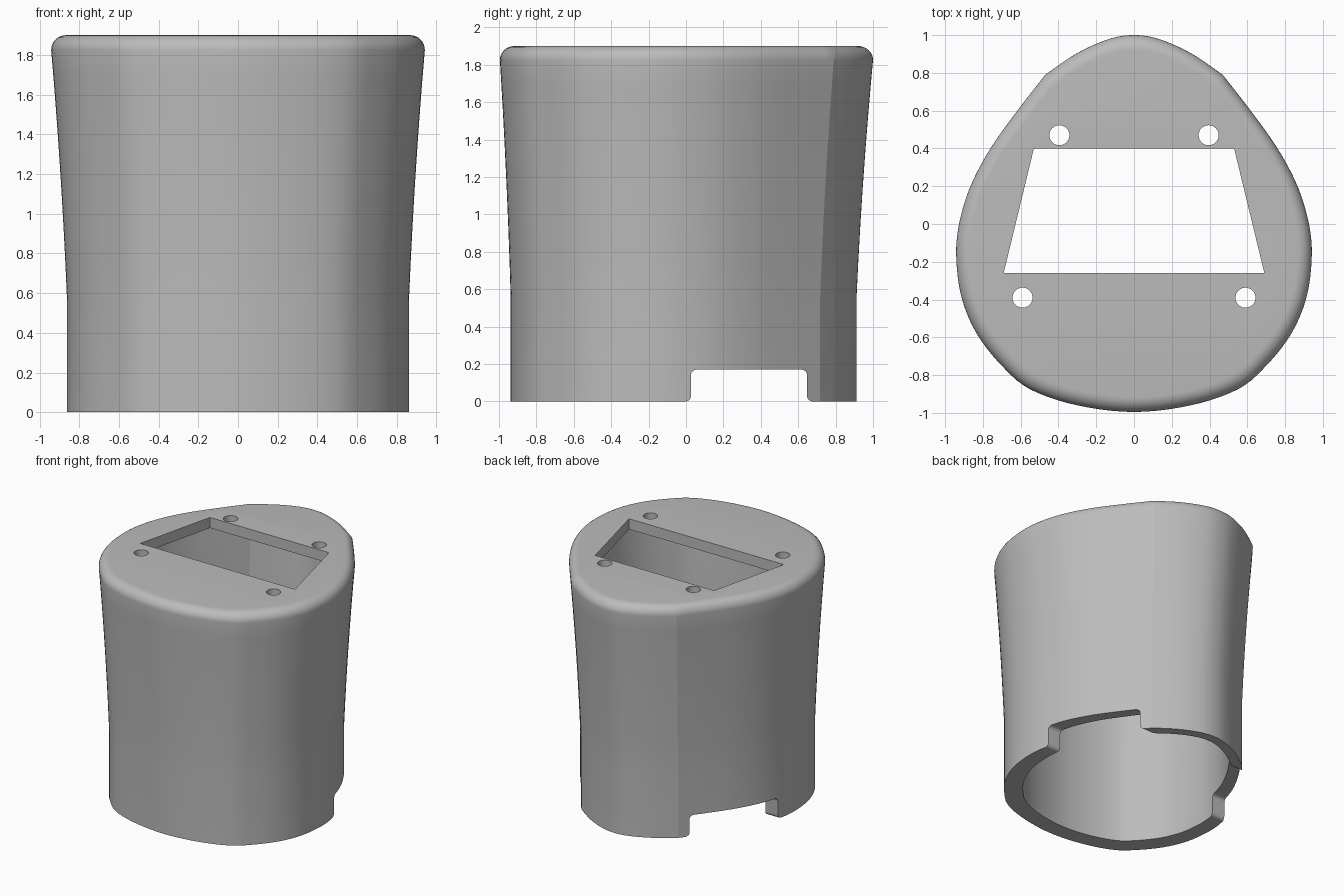
import bpy, bmesh, math
from mathutils import Vector

default = bpy.data.objects.get("Cube")
if default:
    bpy.data.objects.remove(default, do_unlink=True)

# Plain grey plastic
grey = bpy.data.materials.new("grey_plastic")
grey.use_nodes = True
colour = (0.5, 0.5, 0.5, 1)
grey.diffuse_color = colour
grey.node_tree.nodes["Principled BSDF"].inputs["Base Color"].default_value = colour

HEIGHT, FILLET, PLATE = 1.9, 0.075, 0.085


def smooth_path(points, before, after, steps=5):
    """Catmull-Rom curve through the points, with given phantom end points."""
    p = [Vector(q) for q in [before] + points + [after]]
    path = []
    for a, b, c, d in zip(p, p[1:], p[2:], p[3:]):
        for i in range(steps):
            t = i / steps
            path.append(0.5 * (2 * b + (c - a) * t + (2 * a - 5 * b + 4 * c - d) * t ** 2
                               + (3 * b - a - 3 * c + d) * t ** 3))
    return path


def egg_outline():
    """Egg shaped rim with a soft corner either side of the pointed back."""
    back = [(0, 1), (0.13, 0.98), (0.3, 0.905), (0.47, 0.79)]
    side = [(0.47, 0.79), (0.61, 0.61), (0.76, 0.4), (0.87, 0.19), (0.93, -0.02),
            (0.94, -0.2), (0.91, -0.4), (0.83, -0.585), (0.7, -0.75), (0.55, -0.875),
            (0.3, -0.96), (0, -0.995)]
    half = smooth_path(back, (-0.13, 0.98), (0.62, 0.68))
    half += smooth_path(side, (0.34, 0.96), (-0.3, -0.96))
    half.append(Vector(side[-1]))
    return half + [Vector((-p.x, p.y)) for p in reversed(half[1:-1])]


def flare(z):
    """Sleeve flare: 0 on the straight foot, 1 at the top rim."""
    t = max(0, (z - 0.56) / (HEIGHT - FILLET - 0.56))
    return 0.65 * t + 0.35 * t * t


def ring(bm, outline, z, inset=0, inner=False):
    f = flare(min(z, HEIGHT - FILLET))
    sx = 0.915 + 0.085 * f
    sy, dy = 0.927 + 0.073 * f, -0.015 * (1 - f)
    if inner:
        sx, sy, dy = sx * 0.86, sy * 0.89, dy + 0.03
    k = 1 - inset / 0.95
    return [bm.verts.new((p.x * sx * k, p.y * sy * k + dy, z)) for p in outline]


def make_object(name, bm):
    bmesh.ops.recalc_face_normals(bm, faces=bm.faces)
    mesh = bpy.data.meshes.new(name)
    bm.to_mesh(mesh)
    bm.free()
    mesh.materials.append(grey)
    obj = bpy.data.objects.new(name, mesh)
    bpy.context.collection.objects.link(obj)
    return obj


def prism(name, profile, direction):
    """Closed solid made by sweeping a flat profile along a direction."""
    bm = bmesh.new()
    face = bm.faces.new([bm.verts.new(p) for p in profile])
    swept = bmesh.ops.extrude_face_region(bm, geom=[face])["geom"]
    bmesh.ops.translate(bm, vec=direction,
                        verts=[v for v in swept if isinstance(v, bmesh.types.BMVert)])
    return make_object(name, bm)


# Hollow sleeve: up the outside, over the rounded rim, closed inside by the top plate
bm = bmesh.new()
outline = egg_outline()
levels = [0, 0.56, 0.75, 0.95, 1.15, 1.35, 1.55, 1.7]
rings = [ring(bm, outline, z, inner=True) for z in reversed(levels + [HEIGHT - PLATE])]
rings += [ring(bm, outline, z) for z in levels]
for i in range(9):
    a = math.pi / 2 * i / 8
    rings.append(ring(bm, outline, HEIGHT - FILLET * (1 - math.sin(a)),
                      FILLET * (1 - math.cos(a))))
count = len(outline)
for low, high in zip(rings, rings[1:]):
    for i in range(count):
        j = (i + 1) % count
        bm.faces.new((low[i], low[j], high[j], high[i]))
bm.faces.new(rings[0])
bm.faces.new(rings[-1])
sleeve = make_object("sleeve", bm)

# Trapezoid window in the top plate
window = [(-0.69, -0.26), (0.69, -0.26), (0.53, 0.4), (-0.53, 0.4)]
cutters = [prism("window_cutter", [(x, y, 1.6) for x, y in window], (0, 0, 0.6))]

# Four screw holes
for x, y in [(0.395, 0.47), (0.59, -0.39)]:
    for side in (-1, 1):
        circle = [(side * x + 0.053 * math.cos(a), y + 0.053 * math.sin(a), 1.6)
                  for a in (math.tau * i / 32 for i in range(32))]
        cutters.append(prism("screw_hole_cutter", circle, (0, 0, 0.6)))

# Rounded cable notch across both sides of the foot
NOTCH_TOP, R, MIDDLE, HALF = 0.17, 0.03, 0.337, 0.31
edge = [(HALF + R, -0.1)]
quarter = [math.pi / 2 * i / 6 for i in range(7)]
edge += [(HALF + R * (1 - math.sin(a)), R * (1 - math.cos(a))) for a in quarter]
edge += [(HALF - R * (1 - math.cos(a)), NOTCH_TOP - R * (1 - math.sin(a))) for a in quarter]
notch = edge + [(-y, z) for y, z in reversed(edge)]
cutters.append(prism("notch_cutter", [(-1.2, MIDDLE + y, z) for y, z in notch], (2.4, 0, 0)))

# Cut the openings, then drop the cutters
bpy.context.view_layer.objects.active = sleeve
for cutter in cutters:
    cutter.hide_render = True
    cut = sleeve.modifiers.new("opening", 'BOOLEAN')
    cut.operation, cut.solver, cut.object = 'DIFFERENCE', 'EXACT', cutter
    bpy.ops.object.modifier_apply(modifier=cut.name)
    bpy.data.objects.remove(cutter, do_unlink=True)

bpy.ops.object.select_all(action='DESELECT')
sleeve.select_set(True)
bpy.ops.object.shade_smooth_by_angle(angle=math.radians(16))
